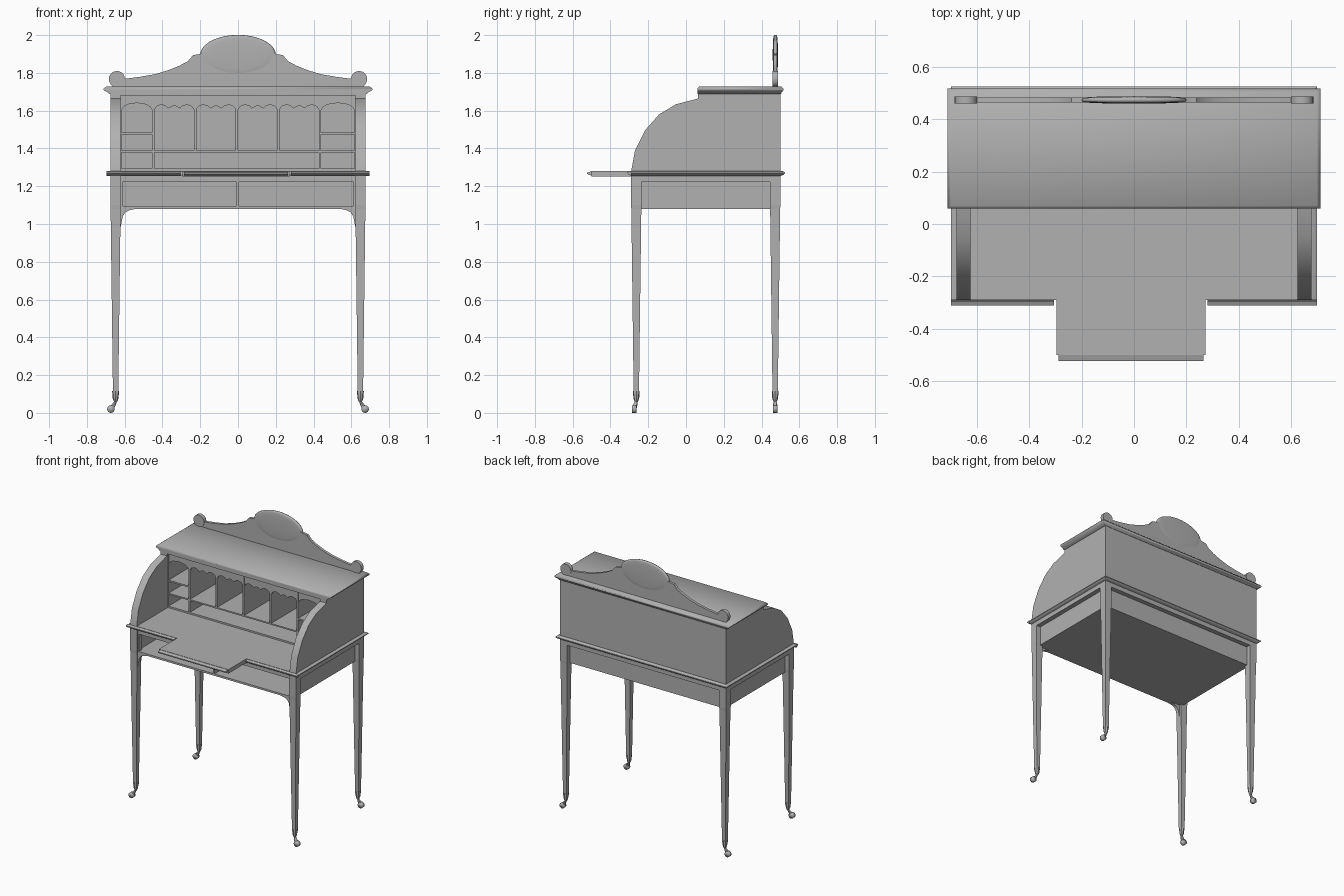
import bpy, bmesh, math
from mathutils import Vector

if "Cube" in bpy.data.objects:
    bpy.data.objects.remove(bpy.data.objects["Cube"])

grey = bpy.data.materials.new("dark_grey")
grey.diffuse_color = (0.44, 0.44, 0.44, 1)
grey.use_nodes = True
grey.node_tree.nodes["Principled BSDF"].inputs["Base Color"].default_value = grey.diffuse_color


def finish(name, bm, smooth=0):
    """Make an object; smooth is the shading angle in degrees (0 = flat)."""
    bmesh.ops.recalc_face_normals(bm, faces=bm.faces)
    me = bpy.data.meshes.new(name)
    bm.to_mesh(me)
    bm.free()
    me.materials.append(grey)
    ob = bpy.data.objects.new(name, me)
    bpy.context.collection.objects.link(ob)
    if smooth:
        bpy.ops.object.select_all(action='DESELECT')
        ob.select_set(True)
        bpy.context.view_layer.objects.active = ob
        bpy.ops.object.shade_smooth_by_angle(angle=math.radians(smooth))
    return ob


def loft(name, rings, smooth=0):
    """Skin equal-length rings of 3D points and cap both ends."""
    bm = bmesh.new()
    vs = [[bm.verts.new(p) for p in r] for r in rings]
    n = len(rings[0])
    for a, b in zip(vs, vs[1:]):
        for i in range(n):
            bm.faces.new((a[i], a[(i + 1) % n], b[(i + 1) % n], b[i]))
    bm.faces.new(vs[0])
    bm.faces.new(vs[-1])
    return finish(name, bm, smooth)


def rect(x0, x1, y0, y1, z):
    return [(x0, y0, z), (x1, y0, z), (x1, y1, z), (x0, y1, z)]


def box(name, x0, x1, y0, y1, z0, z1):
    return loft(name, [rect(x0, x1, y0, y1, z0), rect(x0, x1, y0, y1, z1)])


def prism(name, pts, axis, a, b, smooth=0):
    """Extrude a profile: 'x' takes (y, z) points, 'y' takes (x, z) points."""
    put = (lambda p, t: (t, p[0], p[1])) if axis == 'x' else (lambda p, t: (p[0], t, p[1]))
    return loft(name, [[put(p, t) for p in pts] for t in (a, b)], smooth)


def disc(cx, cz, r, n=16):
    return [(cx + r * math.cos(2 * math.pi * i / n), cz + r * math.sin(2 * math.pi * i / n)) for i in range(n)]


def circle(cx, cy, z, r, n=8):
    return [(x, y, z) for x, y in disc(cx, cy, r, n)]


# Tapered legs with caster cups, forks and wheels
for sx, side in ((-1, "left"), (1, "right")):
    for y, end, dy in ((-0.263, "front", -0.01), (0.472, "rear", 0)):
        x = sx * 0.648
        tag = f"{end}_{side}"
        loft(f"leg_{tag}", [rect(x - h, x + h, y - h, y + h, z)
                            for z, h in ((0.1, 0.014), (1.08, 0.0265), (1.1, 0.028), (1.255, 0.028))])
        loft(f"caster_cup_{tag}", [circle(x, y, z, r) for z, r in
                                   ((0.058, 0.008), (0.075, 0.015), (0.11, 0.018), (0.117, 0.018))], 40)
        loft(f"caster_fork_{tag}", [circle(x + sx * dx, y + dy * k, z, r) for dx, k, z, r in
                                    ((0.02, 1, 0.02, 0.011), (0.012, 0.7, 0.04, 0.012), (0.0, 0, 0.062, 0.007))], 40)
        prism(f"caster_wheel_{tag}", disc(x + sx * 0.025, 0.02, 0.02), 'y', y + dy - 0.012, y + dy + 0.012, 100)

# Lower case: inset aprons, rails flush with the legs, floor, drawer openings
for s in (-1, 1):
    box("side_apron", *sorted((s * 0.628, s * 0.642)), -0.245, 0.455, 1.08, 1.225)
    box("side_rail", *sorted((s * 0.62, s * 0.676)), -0.24, 0.45, 1.222, 1.255)
    box("front_stile", *sorted((s * 0.612, s * 0.63)), -0.28, -0.245, 1.08, 1.225)
    prism("front_bracket", [(s * px, pz) for px, pz in
          ((0.624, 0.97), (0.618, 1.0), (0.61, 1.04), (0.597, 1.062), (0.575, 1.073), (0.53, 1.082), (0.624, 1.085))],
          'y', -0.28, -0.255)
box("back_apron", -0.63, 0.63, 0.452, 0.466, 1.08, 1.225)
box("back_rail", -0.62, 0.62, 0.444, 0.5, 1.222, 1.255)
box("front_rail", -0.62, 0.62, -0.28, -0.24, 1.222, 1.255)
box("case_floor", -0.63, 0.63, -0.28, 0.46, 1.08, 1.094)
box("drawer_divider", -0.008, 0.004, -0.28, 0.455, 1.09, 1.225)

# Desk board with moulded edge, pull-out writing leaf
edge = ((1.255, 0.0), (1.26, 0.012), (1.268, 0.022), (1.274, 0.022), (1.281, 0.006))
loft("desk_board", [rect(-0.675 - d, 0.675 + d, -0.29, 0.503 + d, z) for z, d in edge])
for x0, x1, name in ((-0.697, -0.305, "left"), (0.28, 0.697, "right")):
    prism(f"front_moulding_{name}", [(-0.288 - d, z) for z, d in edge], 'x', x0, x1)
box("writing_leaf", -0.295, 0.272, -0.5, -0.27, 1.252, 1.281)
prism("leaf_lip", [(-0.499, 1.257), (-0.515, 1.26), (-0.523, 1.266), (-0.523, 1.272), (-0.499, 1.279)],
      'x', -0.287, 0.264)

# Curved end panels, back panel
curve = [(-0.29, 1.28), (-0.27, 1.39), (-0.217, 1.496), (-0.143, 1.58), (-0.053, 1.634), (0.063, 1.664),
         (0.063, 1.692), (0.5, 1.692), (0.5, 1.28)]
for s in (-1, 1):
    prism("end_panel", curve, 'x', s * 0.623, s * 0.676, 35)
box("back_panel", -0.63, 0.63, 0.48, 0.5, 1.28, 1.692)

# Moulded top with softly shaded edges
loft("desk_top", [rect(-x, x, 0.06 + f, y, z) for x, y, z, f in
                  ((0.68, 0.503, 1.688, 0), (0.692, 0.507, 1.698, 0), (0.705, 0.514, 1.704, 0),
                   (0.711, 0.516, 1.711, 0), (0.711, 0.516, 1.717, 0), (0.697, 0.505, 1.728, 0.01))], 60)

# Pigeonholes: shelves, dividers and scalloped valances
F, B = 0.072, 0.482
cols = [-0.622, -0.449, -0.227, -0.006, 0.213, 0.434, 0.622]
box("cubby_base", -0.623, 0.623, F, B, 1.28, 1.293)
box("cubby_shelf", -0.623, 0.623, F, B, 1.379, 1.389)
for i, x in enumerate(cols):
    box("cubby_divider", x - 0.006, x + 0.006, F, B, 1.285 if i in (0, 1, 5, 6) else 1.385, 1.69)
for a, b in ((0, 1), (5, 6)):
    box("side_shelf", cols[a], cols[b], F, B, 1.474, 1.485)
arch = [(0, 1.602), (0.07, 1.62), (0.2, 1.633), (0.5, 1.641), (0.8, 1.633), (0.93, 1.62), (1, 1.602)]
scallop = [(0, 1.604), (0.06, 1.622), (0.18, 1.632), (0.3, 1.624), (0.35, 1.612), (0.5, 1.628),
           (0.65, 1.612), (0.7, 1.624), (0.82, 1.632), (0.94, 1.622), (1, 1.604)]
for i in range(6):
    x0, x1 = cols[i] + 0.005, cols[i + 1] - 0.005
    prof = arch if i in (0, 5) else scallop
    prism("valance", [(x0 + t * (x1 - x0), z) for t, z in prof] + [(x1, 1.69), (x0, 1.69)],
          'y', F + 0.002, F + 0.014)
box("top_rail", -0.623, 0.623, 0.063, 0.085, 1.68, 1.692)

# Crest board with end rolls and domed oval
half = [(0.665, 1.725), (0.655, 1.75), (0.598, 1.769), (0.52, 1.779), (0.44, 1.793), (0.37, 1.814),
        (0.31, 1.838), (0.265, 1.862), (0.238, 1.894), (0.2, 1.9), (0.16, 1.92)]
prism("crest", half + [(-x, z) for x, z in reversed(half)], 'y', 0.463, 0.483, 35)
for s in (-1, 1):
    prism("crest_roll", disc(s * 0.641, 1.767, 0.043, 20), 'y', 0.459, 0.486, 35)
bm = bmesh.new()
bmesh.ops.create_uvsphere(bm, u_segments=40, v_segments=16, radius=1)
for v in bm.verts:
    x, y, z = v.co
    bulge = math.copysign(abs(z) ** 0.4, z) * 0.014
    v.co = Vector((x * 0.2, 0.473 + bulge, 1.895 + y * 0.106))
finish("crest_oval", bm, 179)
